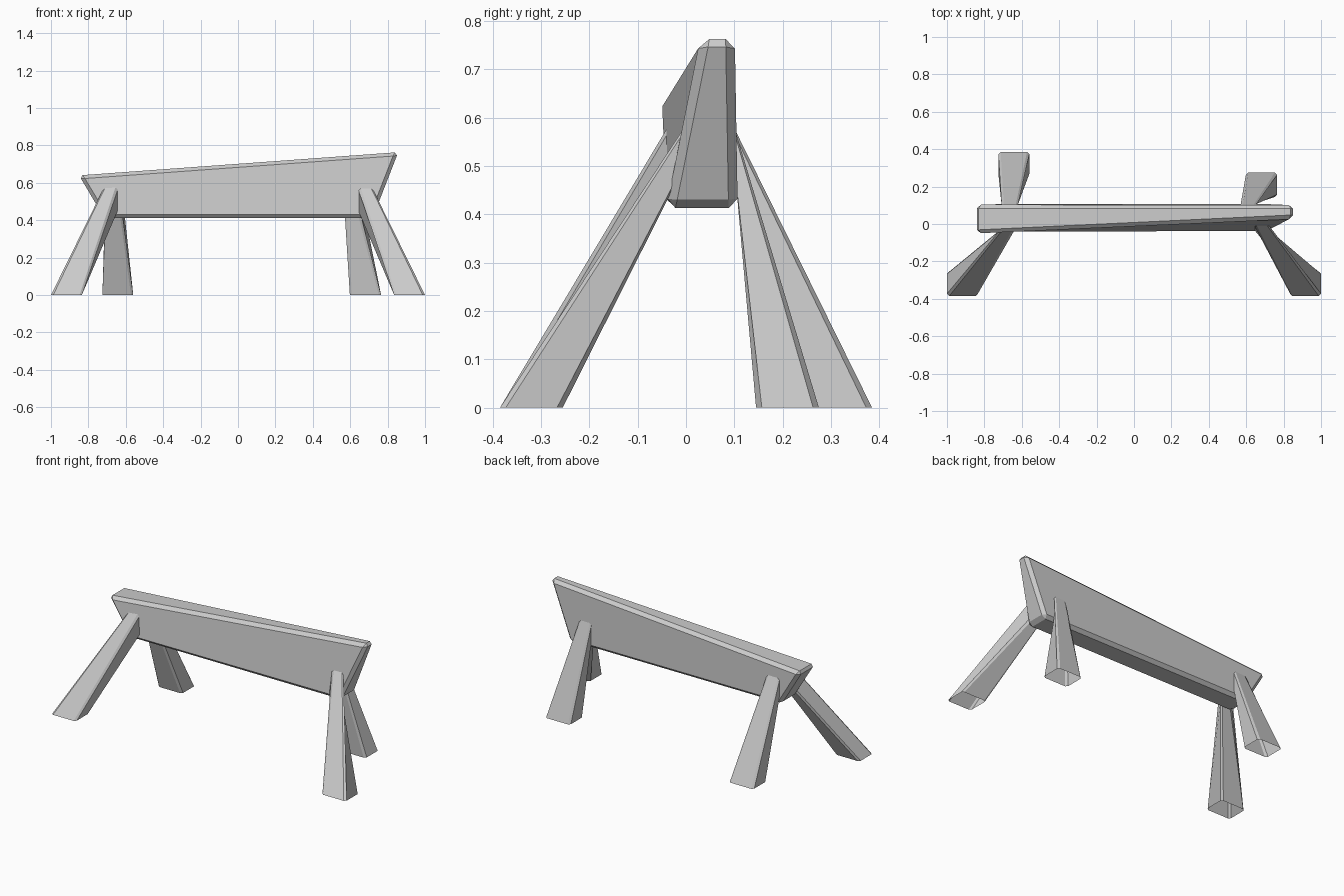
import bpy, bmesh
from mathutils import Vector

if "Cube" in bpy.data.objects:
    bpy.data.objects.remove(bpy.data.objects["Cube"])


def new_object(name, verts, faces):
    mesh = bpy.data.meshes.new(name)
    mesh.from_pydata(verts, [], faces)
    bm = bmesh.new()
    bm.from_mesh(mesh)
    bmesh.ops.recalc_face_normals(bm, faces=bm.faces)
    bm.to_mesh(mesh)
    bm.free()
    obj = bpy.data.objects.new(name, mesh)
    bpy.context.collection.objects.link(obj)
    return obj


def chamfered(quad, d):
    """Cut the four corners of a quad to get an eight-sided ring."""
    pts = [Vector(p) for p in quad]
    ring = []
    for i, p in enumerate(pts):
        for q in (pts[i - 1], pts[(i + 1) % 4]):
            ring.append(p + (q - p).normalized() * d)
    return ring


def leg(name, foot_x, foot_y, top_x, y_upper, y_lower):
    """Tapered open-ended strut from the floor to the beam's side face.
    foot_y and the top heights run from the outer side to the inner side."""
    (fx0, fx1), (fo, fi), (tx0, tx1) = foot_x, foot_y, top_x
    foot = [(fx0, fo, 0), (fx1, fo, 0), (fx1, fi, 0), (fx0, fi, 0)]
    top = [(tx0, y_upper, 0.57), (tx1, y_upper, 0.57),
           (tx1, y_lower, 0.435), (tx0, y_lower, 0.435)]
    a, b = chamfered(foot, 0.012), chamfered(top, 0.012)
    b = [q + (q - p) * 0.015 for p, q in zip(a, b)]  # sink slightly into beam
    faces = [(i, (i + 1) % 8, (i + 1) % 8 + 8, i + 8) for i in range(8)]
    return new_object(name, a + b, faces)


# Twisted wedge-shaped top beam with chamfered edges
beam = new_object("top_beam", [
    (-0.715, -0.04, 0.413), (0.72, -0.041, 0.413),
    (0.72, 0.107, 0.413), (-0.715, 0.107, 0.413),
    (-0.85, -0.051, 0.64), (0.857, 0.03, 0.764),
    (0.857, 0.101, 0.764), (-0.85, 0.103, 0.64)],
    [(0, 3, 2, 1), (4, 5, 6, 7), (0, 1, 5, 4),
     (1, 2, 6, 5), (2, 3, 7, 6), (3, 0, 4, 7)])
bevel = beam.modifiers.new("chamfer", 'BEVEL')
bevel.width = 0.019
bevel.segments = 1
bevel.limit_method = 'NONE'

# Four splayed legs
leg("front_left_leg", (-1.0, -0.835), (-0.385, -0.255), (-0.725, -0.645), -0.044, -0.038)
leg("front_right_leg", (0.835, 1.0), (-0.385, -0.255), (0.645, 0.725), -0.01, -0.036)
leg("back_left_leg", (-0.725, -0.56), (0.385, 0.255), (-0.708, -0.62), 0.104, 0.106)
leg("back_right_leg", (0.598, 0.765), (0.275, 0.145), (0.57, 0.652), 0.103, 0.106)
